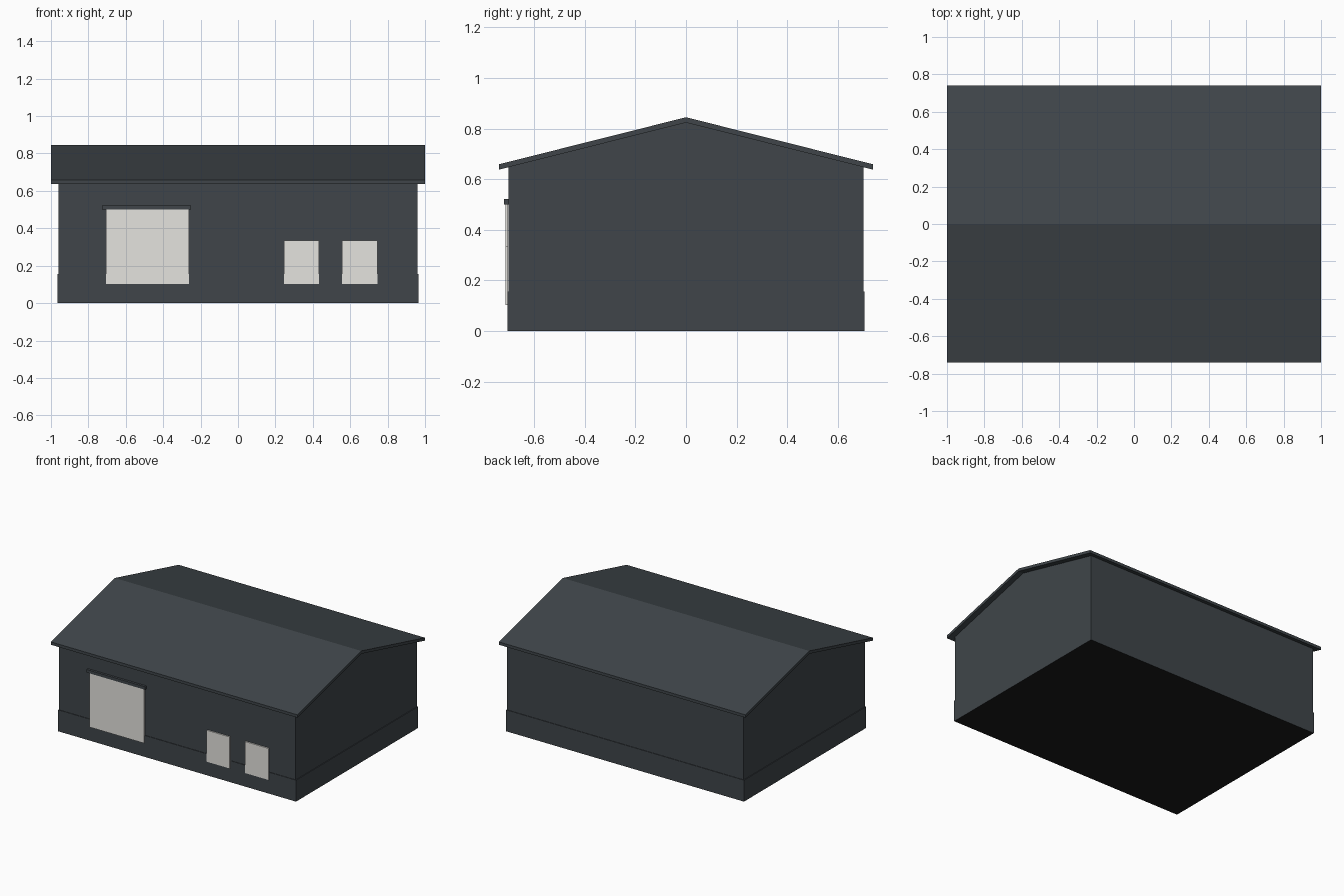
import bpy
import bmesh

if "Cube" in bpy.data.objects:
    bpy.data.objects.remove(bpy.data.objects["Cube"])


def material(name, rgb):
    m = bpy.data.materials.new(name)
    m.diffuse_color = (*rgb, 1.0)
    m.use_nodes = True
    m.node_tree.nodes["Principled BSDF"].inputs["Base Color"].default_value = m.diffuse_color
    return m


SLATE = material("slate_grey", (0.050, 0.060, 0.068))
PALE = material("pale_grey", (0.78, 0.77, 0.735))
BLACK = material("black_underside", (0.011, 0.011, 0.011))


def extrude_x(name, profile, half_length, mat):
    """Extrude a closed (y, z) profile along x, centred on x = 0."""
    bm = bmesh.new()
    face = bm.faces.new([bm.verts.new((-half_length, y, z)) for y, z in profile])
    new = bmesh.ops.extrude_face_region(bm, geom=[face])["geom"]
    verts = [v for v in new if isinstance(v, bmesh.types.BMVert)]
    bmesh.ops.translate(bm, verts=verts, vec=(2 * half_length, 0, 0))
    bmesh.ops.recalc_face_normals(bm, faces=bm.faces)
    mesh = bpy.data.meshes.new(name)
    bm.to_mesh(mesh)
    bm.free()
    mesh.materials.append(mat)
    obj = bpy.data.objects.new(name, mesh)
    bpy.context.collection.objects.link(obj)
    return obj


def box(name, x0, x1, y0, y1, z0, z1, mat):
    obj = extrude_x(name, [(y0, z0), (y1, z0), (y1, z1), (y0, z1)],
                    (x1 - x0) / 2, mat)
    obj.location.x = (x0 + x1) / 2
    return obj


# Gabled wall body, its top tucked just inside the roof
extrude_x("walls", [(-0.702, 0.01), (0.702, 0.01), (0.702, 0.65),
                    (0, 0.828), (-0.702, 0.65)], 0.96, SLATE)

# Slightly wider plinth with a black underside
plinth = box("plinth", -0.965, 0.965, -0.706, 0.706, 0.0, 0.157, SLATE)
plinth.data.materials.append(BLACK)
for poly in plinth.data.polygons:
    if poly.normal.z < -0.9:
        poly.material_index = 1

# Thin overhanging gable roof
extrude_x("roof", [(-0.74, 0.638), (-0.74, 0.659), (0, 0.845),
                   (0.74, 0.659), (0.74, 0.638), (0, 0.824)], 1.0, SLATE)

# Large front door with its lintel
box("front_door", -0.706, -0.263, -0.714, -0.7045, 0.103, 0.503, PALE)
box("door_lintel", -0.726, -0.25, -0.719, -0.70, 0.50, 0.522, SLATE)

# Pair of front windows
for side, x0, x1 in (("left", 0.245, 0.432), ("right", 0.556, 0.746)):
    box(side + "_window", x0, x1, -0.713, -0.7035, 0.103, 0.334, PALE)
